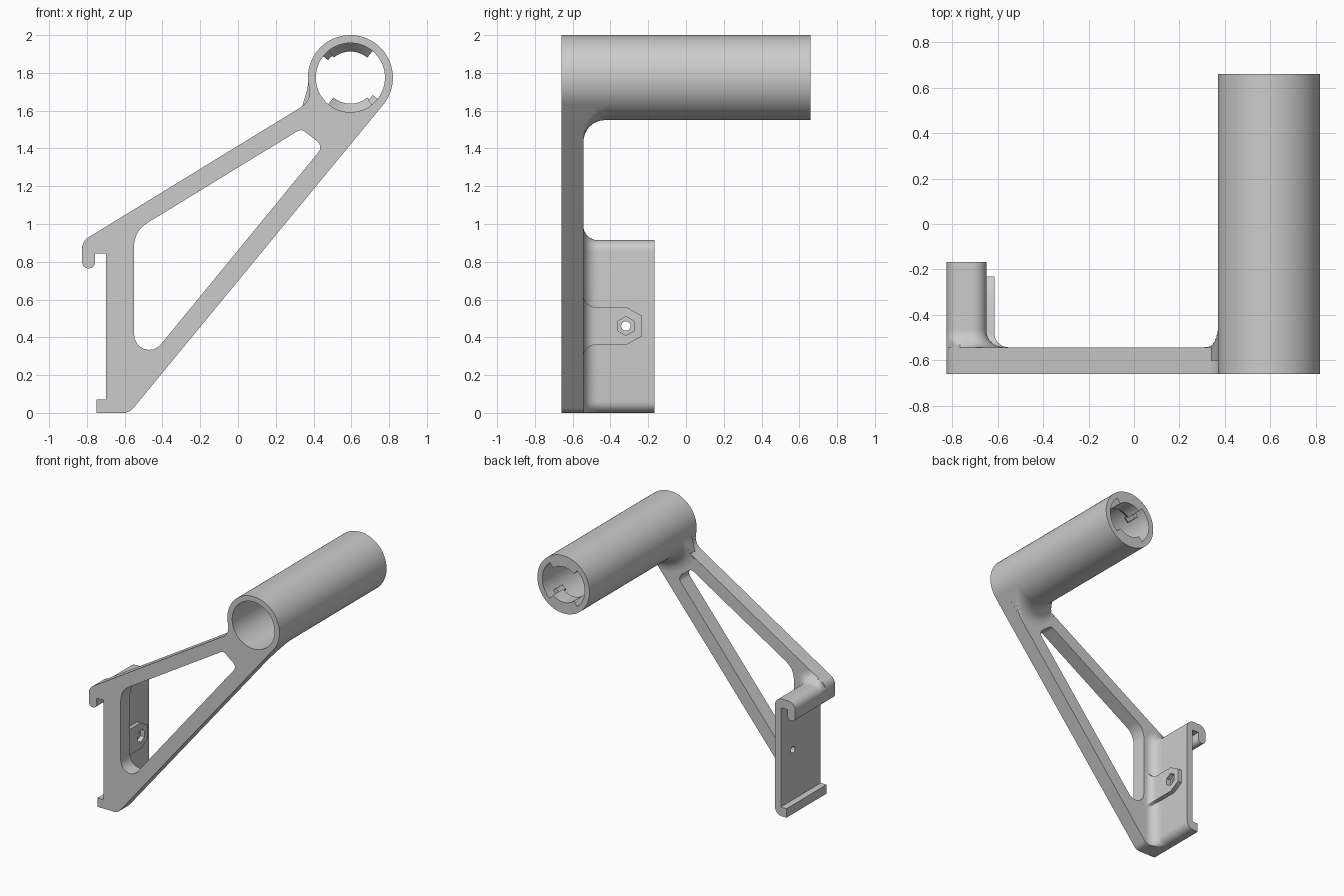
import bpy, bmesh, math
from mathutils import Vector

if "Cube" in bpy.data.objects:
    bpy.data.objects.remove(bpy.data.objects["Cube"], do_unlink=True)

grey = bpy.data.materials.new("plain_grey")
grey.use_nodes = True
grey.diffuse_color = (0.6, 0.6, 0.6, 1)
grey.node_tree.nodes["Principled BSDF"].inputs["Base Color"].default_value = (0.6, 0.6, 0.6, 1)

TUBE_X, TUBE_Z, TUBE_R, BORE_R = 0.595, 1.775, 0.225, 0.183
WALL_R = 0.204          # middle of the tube wall
TANGENT = 320.5         # angle where the lower strut edge meets the tube
FRONT, BACK, PLATE_BACK = -0.66, 0.66, -0.543


def rounded(corners, steps=8):
    """Closed outline from (x, z, radius) corners."""
    pts = []
    for i, (x, z, r) in enumerate(corners):
        p = Vector((x, z))
        if r == 0:
            pts.append(p)
            continue
        u = (Vector(corners[i - 1][:2]) - p).normalized()
        v = (Vector(corners[(i + 1) % len(corners)][:2]) - p).normalized()
        half = u.angle(v) / 2
        centre = p + (u + v).normalized() * r / math.sin(half)
        a = p + u * r / math.tan(half) - centre
        b = p + v * r / math.tan(half) - centre
        start = math.atan2(a.y, a.x)
        turn = (math.atan2(b.y, b.x) - start + math.pi) % math.tau - math.pi
        for k in range(steps + 1):
            t = start + turn * k / steps
            pts.append(centre + r * Vector((math.cos(t), math.sin(t))))
    return pts


def polar(r, degrees, cx=TUBE_X, cz=TUBE_Z):
    a = math.radians(degrees)
    return Vector((cx + r * math.cos(a), cz + r * math.sin(a)))


def arc(r, a0, a1, steps):
    return [polar(r, a0 + (a1 - a0) * k / steps) for k in range(steps + 1)]


def circle(r, n=96, cx=TUBE_X, cz=TUBE_Z, turn=0):
    return [polar(r, turn + 360 * k / n, cx, cz) for k in range(n)]


def sector(r_in, a0, a1):
    return arc(0.205, a0, a1, 16) + arc(r_in, a1, a0, 16)


def finish(name, bm):
    """Turn a closed bmesh into an object with outward faces."""
    bmesh.ops.recalc_face_normals(bm, faces=bm.faces)
    if bm.calc_volume(signed=True) < 0:
        bmesh.ops.reverse_faces(bm, faces=bm.faces)
    mesh = bpy.data.meshes.new(name)
    bm.to_mesh(mesh)
    bm.free()
    mesh.materials.append(grey)
    ob = bpy.data.objects.new(name, mesh)
    bpy.context.collection.objects.link(ob)
    return ob


def skin(bm, loops):
    for a, b in zip(loops, loops[1:]):
        for i in range(len(a)):
            bm.faces.new((a[i - 1], a[i], b[i], b[i - 1]))


def loft(name, rings, along_x=False):
    """Closed solid through outlines placed along y (or x)."""
    bm = bmesh.new()
    loops = [[bm.verts.new((d, p[0], p[1]) if along_x else (p[0], d, p[1])) for p in pts]
             for d, pts in rings]
    skin(bm, loops)
    bm.faces.new(loops[0])
    bm.faces.new(loops[-1])
    return finish(name, bm)


def plate(name, outlines, y0, y1):
    """Flat plate: the first outline is the rim, the others are openings."""
    bm = bmesh.new()
    caps = ([], [])
    for pts in outlines:
        loops = [[bm.verts.new((p[0], y, p[1])) for p in pts] for y in (y0, y1)]
        skin(bm, loops)
        for cap, loop in zip(caps, loops):
            cap += [bm.edges.get((loop[i - 1], loop[i])) for i in range(len(loop))]
    for cap in caps:
        bmesh.ops.triangle_fill(bm, edges=cap, use_beauty=True)
    return finish(name, bm)


def combine(ob, other, operation):
    mod = ob.modifiers.new(operation, "BOOLEAN")
    mod.operation, mod.solver, mod.object = operation, "EXACT", other
    bpy.context.view_layer.objects.active = ob
    bpy.ops.object.modifier_apply(modifier=mod.name)
    bpy.data.objects.remove(other, do_unlink=True)


def fillet(radius, steps=8):
    """(y, growth) pairs of a concave fillet rising off the plate."""
    angles = [math.pi / 2 * k / steps for k in range(steps + 1)]
    return [(PLATE_BACK + radius * (1 - math.cos(a)), radius * (1 - math.sin(a))) for a in angles]


# Triangular frame plate with hook and lip
HOOK = [(-0.825, 0.765, 0.033), (-0.757, 0.765, 0.033), (-0.757, 0.845, 0),
        (-0.70, 0.845, 0), (-0.70, 0.07, 0), (-0.75, 0.07, 0)]
seat = [(p.x, p.y, 0) for p in arc(WALL_R, TANGENT, 184, 32)]
rim = rounded([(-0.75, 0, 0), (-0.575, 0, 0.07), (0.769, 1.632, 0)] + seat +
              [(0.371, 1.76, 0), (0.385, 1.65, 0.09), (-0.825, 0.909, 0.07)] + HOOK)
opening = rounded([(-0.55, 0.19, 0.08), (0.452, 1.412, 0.04), (0.335, 1.504, 0.035),
                   (-0.55, 0.963, 0.14)])
parts = [plate("frame", [rim, opening], FRONT, PLATE_BACK)]


# Fillet between plate and tube, kept within the frame edges
def flare(growth):
    outer = []
    for k in range(97):
        a = 184 + (TANGENT - 184) * k / 96
        reach = TUBE_R / max(0.1, math.cos(math.radians(a - TANGENT)))
        if a < 211.5:
            reach = TUBE_R + 0.075 * ((a - 184) / 27.5) ** 2
        outer.append(polar(min(TUBE_R + growth, reach), a))
    return outer + arc(WALL_R, TANGENT, 184, 32)


rings = [(-0.6, flare(0.115))] + [(y, flare(g)) for y, g in fillet(0.115)]
parts.append(loft("tube_fillet", rings))


# Rear channel: thin wall with hook on top and lip below, blended into the plate
def channel(g):
    pts = rounded([(-0.75, -g, 0), (-0.65 + g, -g, 0.06 + g), (-0.65 + g, 0.915 + g, 0.06 + g),
                   (-0.825, 0.915 + g, 0.06)] + HOOK)
    return [(x, max(0, min(z, 0.909 + 0.612 * (x + 0.825), 0.88 + 1.6 * (x + 0.825))))
            for x, z in pts]


rings = [(-0.6, channel(0.075))] + [(y, channel(g)) for y, g in fillet(0.075)]
parts.append(loft("channel_fillet", rings))
wall = loft("channel", [(-0.6, channel(0)), (-0.168, channel(0))])


# Raised pad with nut pocket and bolt hole
def pad_section(g, half=0.1):
    right, h = -0.615 + g, half + g
    return [(-0.68, 0.46 - h), (right, 0.46 - h), (right, 0.46 + h), (-0.68, 0.46 + h)]


rings = [(-0.6, pad_section(0.063))] + [(y, pad_section(g)) for y, g in fillet(0.063)]
rings += [(-0.315, pad_section(0)), (-0.232, pad_section(0, 0.053))]
pad = loft("nut_pad", rings)
pocket = circle(0.05, 6, -0.318, 0.46, 30)
bolt = circle(0.025, 24, -0.318, 0.46)
combine(pad, loft("nut_cutter", [(-0.65, pocket), (-0.55, pocket)], True), "DIFFERENCE")
for part in (pad, wall):
    combine(part, loft("bolt_cutter", [(-0.75, bolt), (-0.55, bolt)], True), "DIFFERENCE")
    parts.append(part)

# Tube and its bore
tube = loft("tube", [(FRONT, circle(TUBE_R)), (BACK, circle(TUBE_R))])
combine(tube, loft("bore_cutter", [(-0.8, circle(BORE_R)), (0.8, circle(BORE_R))]), "DIFFERENCE")

# Two opposite locking lugs with end stops at the back of the bore
for turn in (0, 180):
    a, b, c = 50 + turn, 130 + turn, 142 + turn
    lug = loft("lug", [(0.48, sector(0.188, a, b)), (0.54, sector(0.138, a, b)),
                       (BACK, sector(0.138, a, b))])
    stop = loft("stop", [(0.46, sector(0.188, b - 2, c)), (0.5, sector(0.15, b - 2, c)),
                         (0.58, sector(0.15, b - 2, c))])
    combine(tube, lug, "UNION")
    combine(tube, stop, "UNION")
parts.append(tube)

bpy.ops.object.select_all(action="DESELECT")
for part in parts:
    part.select_set(True)
bpy.context.view_layer.objects.active = tube
bpy.ops.object.shade_smooth_by_angle(angle=math.radians(30))
